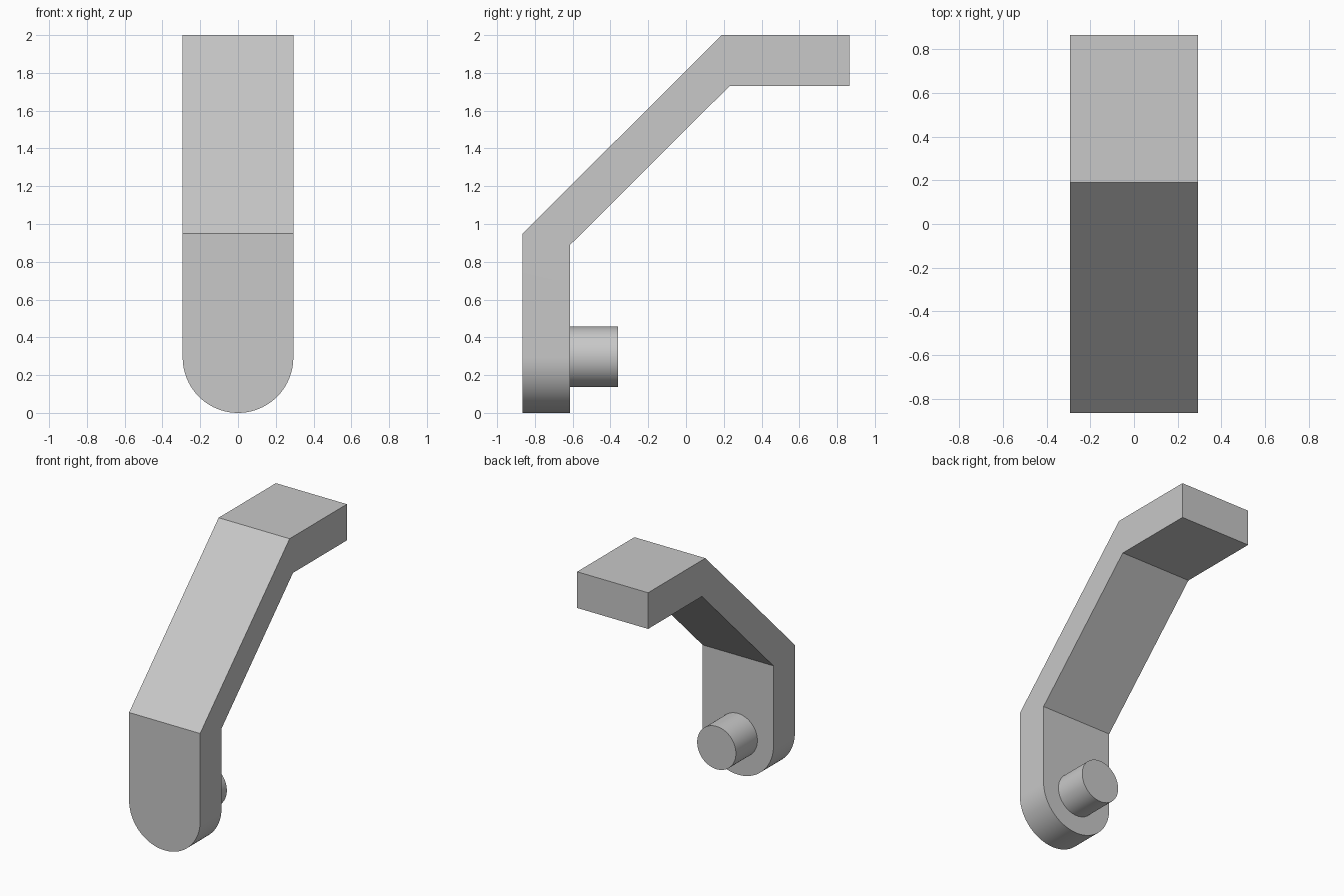
import bpy
import bmesh
import math

default = bpy.data.objects.get("Cube")
if default:
    bpy.data.objects.remove(default, do_unlink=True)

grey = bpy.data.materials.new("plain_grey")
grey.use_nodes = True
colour = (0.58, 0.58, 0.58, 1)
grey.diffuse_color = colour
grey.node_tree.nodes["Principled BSDF"].inputs["Base Color"].default_value = colour

HALF_W = 0.293          # half width, also radius of the rounded end
FRONT, BACK = -0.865, -0.613


def finish(obj):
    obj.data.materials.append(grey)
    bpy.ops.object.select_all(action="DESELECT")
    obj.select_set(True)
    bpy.context.view_layer.objects.active = obj
    bpy.ops.object.shade_smooth_by_angle(angle=math.radians(30))


# Bent arm: (outer, inner) pairs of (y, z) from the rounded end to the tip
stations = [
    ((FRONT, HALF_W), (BACK, HALF_W)),
    ((FRONT, 0.95), (BACK, 0.89)),
    ((0.19, 2.0), (0.23, 1.73)),
    ((0.865, 2.0), (0.865, 1.73)),
]
bm = bmesh.new()
rings = []
for outer, inner in stations:
    corners = ((-HALF_W, outer), (HALF_W, outer), (HALF_W, inner), (-HALF_W, inner))
    rings.append([bm.verts.new((x, y, z)) for x, (y, z) in corners])

# Rounded lower end, swept from the left side round to the right side
STEPS = 40
arcs = []
for y, left, right in ((FRONT, rings[0][1], rings[0][0]), (BACK, rings[0][2], rings[0][3])):
    arc = [left]
    for i in range(1, STEPS):
        a = math.pi * i / STEPS
        arc.append(bm.verts.new((HALF_W * math.cos(a), y, HALF_W * (1 - math.sin(a)))))
    arcs.append(arc + [right])
for i in range(STEPS):
    bm.faces.new((arcs[0][i], arcs[0][i + 1], arcs[1][i + 1], arcs[1][i]))

# Flat front and back of the upright plate, each one face
bm.faces.new(arcs[0] + [rings[1][0], rings[1][1]])
bm.faces.new(arcs[1] + [rings[1][3], rings[1][2]])

# Sides of the upright, then all sides of the slope and the top
for n, (a, b) in enumerate(zip(rings, rings[1:])):
    for k in ((1, 3) if n == 0 else range(4)):
        j = (k + 1) % 4
        bm.faces.new((a[k], a[j], b[j], b[k]))
bm.faces.new(rings[-1])
bmesh.ops.recalc_face_normals(bm, faces=bm.faces)
mesh = bpy.data.meshes.new("bent_arm")
bm.to_mesh(mesh)
bm.free()
arm = bpy.data.objects.new("bent_arm", mesh)
bpy.context.collection.objects.link(arm)
finish(arm)

# Round pin standing out of the back of the upright
pin_end = -0.36
bpy.ops.mesh.primitive_cylinder_add(
    vertices=64, radius=0.16, depth=pin_end - BACK,
    location=(0, (pin_end + BACK) / 2, 0.297), rotation=(math.pi / 2, 0, 0))
pin = bpy.context.object
pin.name = "pin"
finish(pin)
